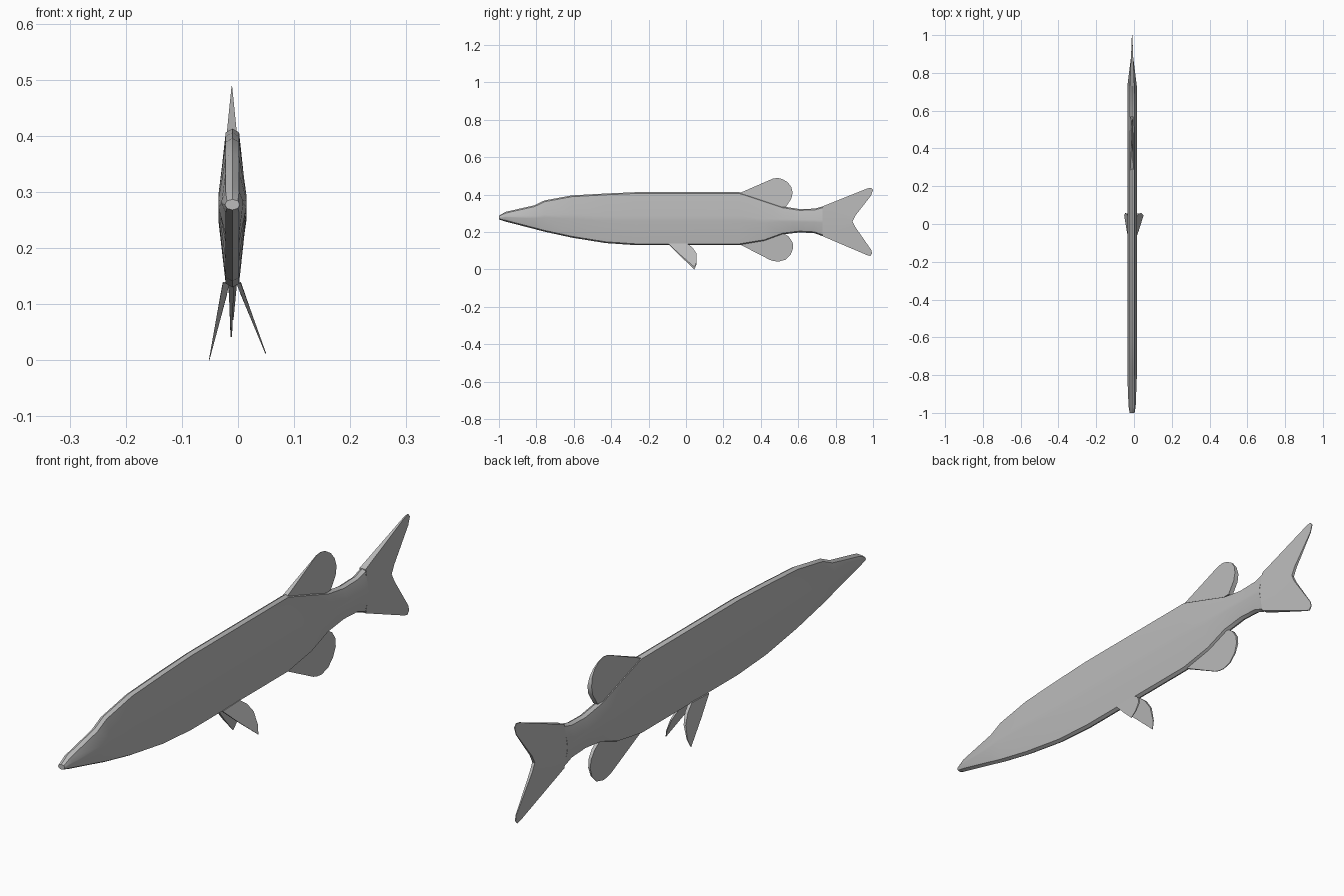
import bpy
import bmesh

CX = -0.01  # centre plane of the fish

grey = bpy.data.materials.new("plain_grey")
grey.diffuse_color = (0.5, 0.5, 0.5, 1)


def finish(name, bm):
    bmesh.ops.recalc_face_normals(bm, faces=bm.faces)
    me = bpy.data.meshes.new(name)
    bm.to_mesh(me)
    bm.free()
    ob = bpy.data.objects.new(name, me)
    bpy.context.collection.objects.link(ob)
    me.materials.append(grey)
    bpy.context.view_layer.objects.active = ob
    ob.select_set(True)
    bpy.ops.object.shade_smooth_by_angle()
    ob.select_set(False)


def plate(name, outline, centre, half, parts=None):
    """Thin fin: side outline (y, z), centre x and half thickness by rule."""
    bm = bmesh.new()
    sides = [[bm.verts.new((centre(z) + s * half(y, z), y, z)) for y, z in outline]
             for s in (-1, 1)]
    for side in sides:
        for part in parts or [range(len(outline))]:
            bm.faces.new([side[i] for i in part])
    rim = [e for e in bm.edges if e.is_boundary]
    n = len(outline)
    loop = list(range(n)) if not parts else list(range(n - 1))
    for i, j in zip(loop, loop[1:] + loop[:1]):
        bm.faces.new((sides[0][i], sides[0][j], sides[1][j], sides[1][i]))
    finish(name, bm)


def lerp(t, a, b):
    return a + max(0, min(1, t)) * (b - a)


# body: stations of y, bottom z, top z, half width
stations = [
    (-1.0, 0.268, 0.287, 0.013), (-0.965, 0.256, 0.308, 0.019),
    (-0.81, 0.216, 0.343, 0.025), (-0.757, 0.202, 0.369, 0.025),
    (-0.61, 0.170, 0.396, 0.025), (-0.43, 0.141, 0.406, 0.025),
    (-0.27, 0.130, 0.413, 0.025), (0.286, 0.130, 0.413, 0.025),
    (0.42, 0.152, 0.369, 0.025), (0.516, 0.187, 0.337, 0.025),
    (0.607, 0.198, 0.323, 0.025), (0.687, 0.194, 0.325, 0.025),
    (0.73, 0.178, 0.337, 0.025)]
bm = bmesh.new()
rings = []
for y, lo, hi, w in stations:
    h = hi - lo
    e = min(0.012, w * 0.75)
    b = min(0.007, h * 0.15)
    right = [(0, hi), (e, hi - b), (w, lo + 0.55 * h), (w, lo + 0.45 * h), (e, lo + b), (0, lo)]
    pts = right + [(-x, z) for x, z in right[-2:0:-1]]
    rings.append([bm.verts.new((CX + x, y, z)) for x, z in pts])
for a, b in zip(rings, rings[1:]):
    for i in range(len(a)):
        j = (i + 1) % len(a)
        bm.faces.new((a[i], a[j], b[j], b[i]))
bm.faces.new(rings[0])
bm.faces.new(rings[-1])
finish("body", bm)

# forked tail fin: last point is the middle of its root
tail = [(0.73, 0.337), (0.97, 0.433), (0.99, 0.437), (1.0, 0.425), (0.99, 0.396),
        (0.905, 0.287), (0.89, 0.257), (0.905, 0.227), (0.99, 0.105), (0.995, 0.085),
        (0.985, 0.072), (0.967, 0.077), (0.73, 0.178), (0.73, 0.257)]


def tail_half(y, z):
    root = 0.025 if abs(z - 0.257) < 0.05 else 0.012
    return lerp((y - 0.73) / 0.26, root, 0.0015) if root < 0.02 else lerp((y - 0.73) / 0.16, root, 0.005)


plate("tail_fin", tail, lambda z: CX, tail_half,
      [(13, 0, 1, 2, 3, 4, 5, 6), (13, 6, 7, 8, 9, 10, 11, 12)])

# dorsal and anal fins
dorsal = [(0.286, 0.408), (0.447, 0.478), (0.465, 0.486), (0.49, 0.489), (0.516, 0.483),
          (0.545, 0.465), (0.563, 0.44), (0.57, 0.41), (0.564, 0.38), (0.535, 0.335), (0.48, 0.335)]
plate("dorsal_fin", dorsal, lambda z: CX - 0.001,
      lambda y, z: lerp((z - 0.405) / 0.084, 0.009, 0.0005))

anal = [(0.286, 0.135), (0.447, 0.052), (0.468, 0.045), (0.495, 0.042), (0.532, 0.052),
        (0.56, 0.08), (0.573, 0.115), (0.57, 0.145), (0.55, 0.175), (0.52, 0.195), (0.42, 0.17)]
plate("anal_fin", anal, lambda z: CX - 0.002,
      lambda y, z: lerp((z - 0.06) / 0.1, 0.0015, 0.006))

# paired belly fins, splayed outward
for label, drop, root, tip, thick in (("left", 0.0, -0.021, -0.0515, 0.006),
                                      ("right", 0.012, 0.001, 0.0495, 0.004)):
    fin = [(-0.095, 0.137), (-0.035, 0.076), (0.045, 0.0), (0.057, 0.03),
           (0.056, 0.08), (0.035, 0.115), (0.005, 0.14)]
    fin = [(y, z + drop * (0.14 - z) / 0.14) for y, z in fin]
    plate(label + "_belly_fin", fin,
          lambda z: lerp((0.137 - z) / (0.137 - drop), root, tip),
          lambda y, z: lerp((0.12 - z) / 0.12, thick, 0.0005))
